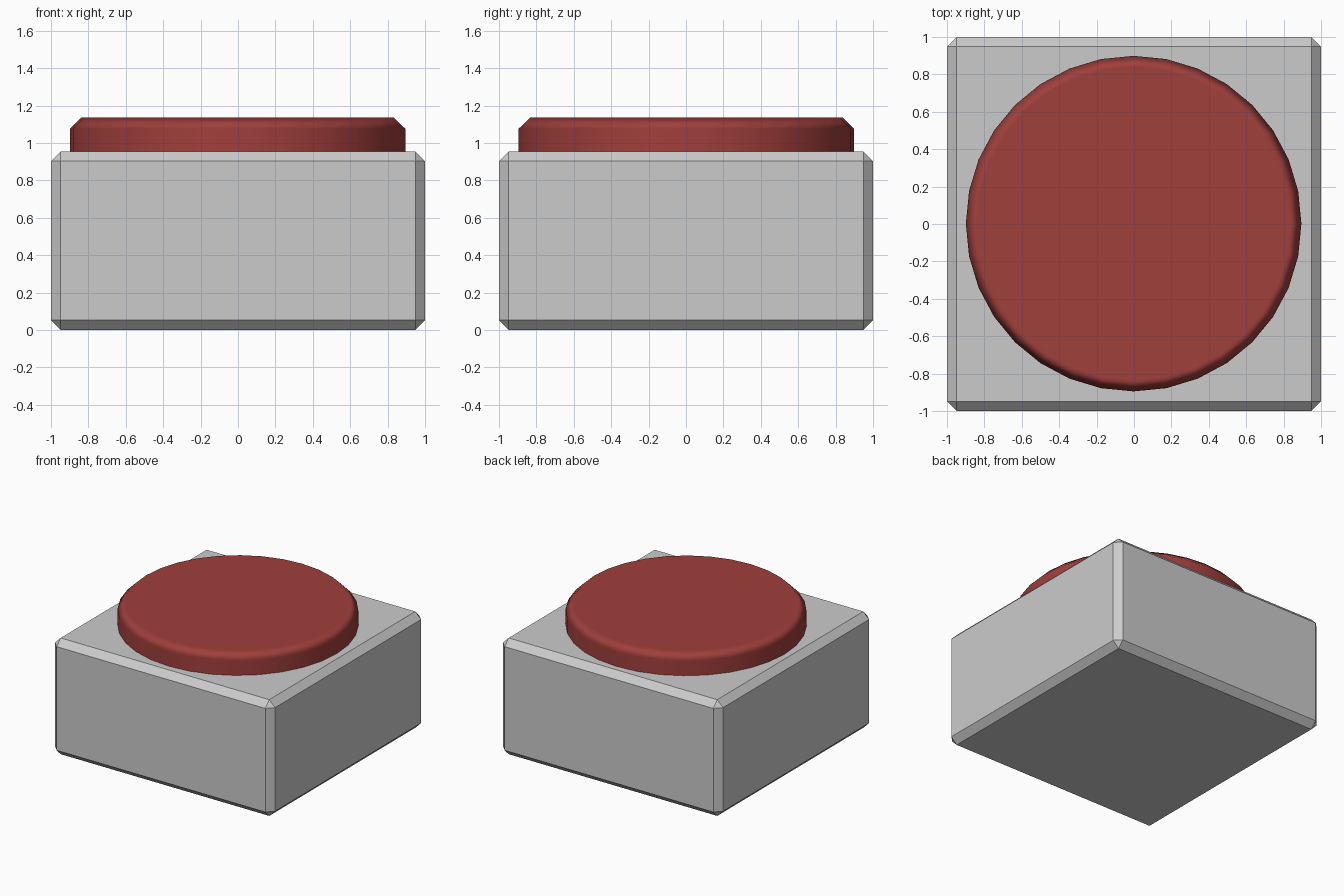
import bpy
import math

if "Cube" in bpy.data.objects:
    bpy.data.objects.remove(bpy.data.objects["Cube"])


def bevel(obj, width, harden=False):
    mod = obj.modifiers.new("Bevel", 'BEVEL')
    mod.width = width
    mod.segments = 1
    mod.limit_method = 'ANGLE'
    mod.angle_limit = math.radians(30)
    mod.harden_normals = harden


# Square base box with chamfered edges
BASE_H = 0.955
bpy.ops.mesh.primitive_cube_add(size=1, location=(0, 0, BASE_H / 2))
base = bpy.context.object
base.name = "base_box"
base.scale = (2, 2, BASE_H)
bpy.ops.object.transform_apply(location=False, rotation=False, scale=True)
bevel(base, 0.052)

# Round push button, sunk slightly into the base
BOTTOM, TOP = 0.86, 1.135
bpy.ops.mesh.primitive_cylinder_add(
    vertices=32, radius=0.897, depth=TOP - BOTTOM,
    location=(-0.002, 0.002, (TOP + BOTTOM) / 2))
button = bpy.context.object
button.name = "push_button"
bpy.ops.object.shade_smooth()
bevel(button, 0.06, harden=True)

# Red button colour
red = bpy.data.materials.new("button_red")
red.diffuse_color = (0.35, 0.05, 0.045, 1)
red.use_nodes = True
red.node_tree.nodes["Principled BSDF"].inputs["Base Color"].default_value = red.diffuse_color
button.data.materials.append(red)
